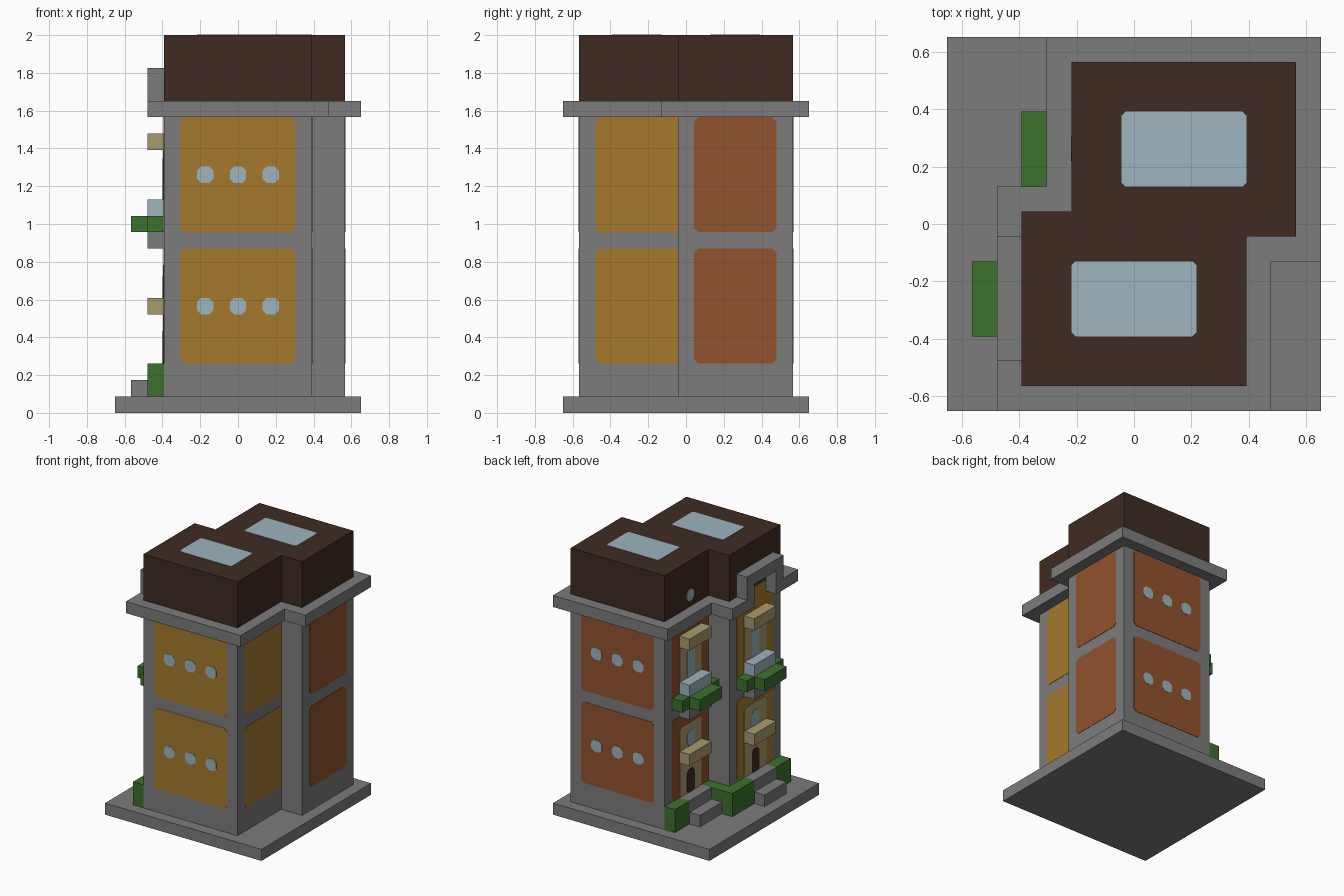
import bpy
import bmesh
from mathutils import Vector

U = 2 / 23  # one building module

cube = bpy.data.objects.get("Cube")
if cube:
    bpy.data.objects.remove(cube, do_unlink=True)


def material(name, rgb):
    m = bpy.data.materials.new(name)
    m.use_nodes = True
    m.diffuse_color = (*rgb, 1)
    m.node_tree.nodes["Principled BSDF"].inputs["Base Color"].default_value = (*rgb, 1)
    return m


STONE = material("grey_stone", (0.2, 0.2, 0.2))
BROWN = material("dark_brown", (0.05, 0.024, 0.016))
YELLOW = material("ochre_yellow", (0.376, 0.195, 0.026))
RUST = material("rust_orange", (0.287, 0.084, 0.027))
GLASS = material("pale_blue", (0.337, 0.462, 0.515))
GREEN = material("leaf_green", (0.047, 0.165, 0.027))
TAN = material("tan", (0.402, 0.323, 0.153))


def extrude(name, points, offset, mat):
    """Solid made by pushing a flat outline along an offset."""
    bm = bmesh.new()
    face = bm.faces.new([bm.verts.new(Vector(p) * U) for p in points])
    new = bmesh.ops.extrude_face_region(bm, geom=[face])["geom"]
    verts = [g for g in new if isinstance(g, bmesh.types.BMVert)]
    bmesh.ops.translate(bm, verts=verts, vec=Vector(offset) * U)
    bmesh.ops.recalc_face_normals(bm, faces=bm.faces)
    mesh = bpy.data.meshes.new(name)
    bm.to_mesh(mesh)
    bm.free()
    mesh.materials.append(mat)
    obj = bpy.data.objects.new(name, mesh)
    bpy.context.collection.objects.link(obj)
    return obj


def prism(name, outline, z0, z1, mat):
    return extrude(name, [(x, y, z0) for x, y in outline], (0, 0, z1 - z0), mat)


def box(name, x0, x1, y0, y1, z0, z1, mat):
    return prism(name, [(x0, y0), (x1, y0), (x1, y1), (x0, y1)], z0, z1, mat)


def plate(name, axis, sign, at, a0, a1, b0, b1, mat, layer=1, r=0.25):
    """Thin plate with clipped corners on a plane facing along an axis."""
    outline = [(a0 + r, b0), (a1 - r, b0), (a1, b0 + r), (a1, b1 - r),
               (a1 - r, b1), (a0 + r, b1), (a0, b1 - r), (a0, b0 + r)]
    points = []
    for a, b in outline:
        p = [a, b]
        p.insert(axis, at)
        points.append(p)
    offset = [0, 0, 0]
    offset[axis] = sign * 0.03 * layer
    return extrude(name, points, offset, mat)


X, Y, Z = 0, 1, 2

# Main masses: two staggered blocks sharing one outline
footprint = [(-4.5, -6.5), (4.5, -6.5), (4.5, -0.5), (6.5, -0.5),
             (6.5, 6.5), (-2.5, 6.5), (-2.5, 0.5), (-4.5, 0.5)]
box("base_slab", -7.5, 7.5, -7.5, 7.5, 0, 1, STONE)
prism("walls", footprint, 1, 18, STONE)
prism("roof", footprint, 19, 23, BROWN)

# Cornice, notched behind the raised frame
cornice = [(-5.5, -7.5), (5.5, -7.5), (5.5, -1.5), (7.5, -1.5), (7.5, 7.5),
           (-3.5, 7.5), (-3.5, 1.5), (-5.5, 1.5),
           (-5.5, -1.5), (-4.5, -1.5), (-4.5, -4.5), (-5.5, -4.5)]
prism("cornice", cornice, 18, 19, STONE)
extrude("raised_frame", [(-5.5, y, z) for y, z in (
    (-5.5, 19), (-4.5, 19), (-4.5, 20), (-1.5, 20),
    (-1.5, 19), (-0.5, 19), (-0.5, 21), (-5.5, 21))], (1, 0, 0), STONE)

# Wall panels and small windows on the front and back
FLOORS = (("lower", 3, 10), ("upper", 11, 18))
for floor, z0, z1 in FLOORS:
    for side, sign, wall, cx, mat in (("front", -1, -6.5, 0, YELLOW),
                                      ("back", 1, 6.5, 2, RUST)):
        plate(f"{floor}_{side}_panel", Y, sign, wall, cx - 3.5, cx + 3.5, z0, z1, mat)
        for i in (-2, 0, 2):
            plate(f"{floor}_{side}_window", Y, sign, wall, cx + i - 0.5, cx + i + 0.5,
                  z0 + 3, z0 + 4, GLASS, 2)
    plate(f"{floor}_left_front_panel", X, 1, 4.5, -5.5, 0, z0, z1, YELLOW)
    plate(f"{floor}_left_back_panel", X, 1, 6.5, 0.5, 5.5, z0, z1, RUST)
    plate(f"{floor}_right_back_panel", X, -1, -2.5, 0, 5.5, z0, z1, RUST)
    top = 19 if floor == "upper" else z1
    plate(f"{floor}_right_front_panel", X, -1, -4.5, -5.5, -0.5, z0, top, YELLOW)

# Skylights
for name, cx, cy in (("front", 0, -3), ("back", 2, 3)):
    plate(f"{name}_skylight", Z, 1, 23, cx - 2.5, cx + 2.5, cy - 1.5, cy + 1.5, GLASS, 1, 0.15)


def entrance(name, wall, cy):
    """Doorway, awnings, balcony and steps on a right-hand wall."""
    def block(part, depth0, depth1, half, z0, z1, mat):
        box(f"{name}_{part}", wall - depth1, wall - depth0, cy - half, cy + half, z0, z1, mat)

    def paint(part, half, z0, z1, mat, layer, r=0.25):
        plate(f"{name}_{part}", X, -1, wall, cy - half, cy + half, z0, z1, mat, layer, r)

    block("upper_step", 0, 1, 1.5, 1, 3, STONE)
    block("lower_step", 1, 2, 1.5, 1, 2, STONE)
    block("door_awning", 0, 1, 1.5, 6, 7, TAN)
    block("balcony_slab", 0, 1, 1.5, 10, 11, STONE)
    block("balcony_hedge", 0, 1, 2.5, 11, 12, GREEN)
    block("balcony_hedge_front", 1, 2, 1.5, 11, 12, GREEN)
    block("balcony_glass", 0, 1, 1.5, 12, 13, GLASS)
    block("window_awning", 0, 1, 1.5, 16, 17, TAN)
    paint("lower_surround", 1.5, 3, 9, TAN, 2)
    paint("upper_surround", 1.5, 12, 17, TAN, 2)
    paint("door", 0.5, 2.9, 5, BROWN, 3)
    paint("fanlight", 0.5, 7, 8.3, GLASS, 3)
    paint("balcony_window", 0.5, 12.5, 15.5, GLASS, 3)
    paint("attic_window", 0.5, 19.5, 20.5, GLASS, 1, 0.28)


entrance("front_entrance", -4.5, -3)
entrance("back_entrance", -2.5, 3)

# Ground hedges beside the steps
box("front_hedge", -5.5, -4.5, -6.5, -4.5, 1, 3, GREEN)
box("back_hedge", -3.5, -2.5, 4.5, 6.5, 1, 3, GREEN)
prism("corner_hedge", [(-5.5, -1.5), (-4.5, -1.5), (-4.5, 0.5), (-2.5, 0.5),
                       (-2.5, 1.5), (-5.5, 1.5)], 1, 3, GREEN)
